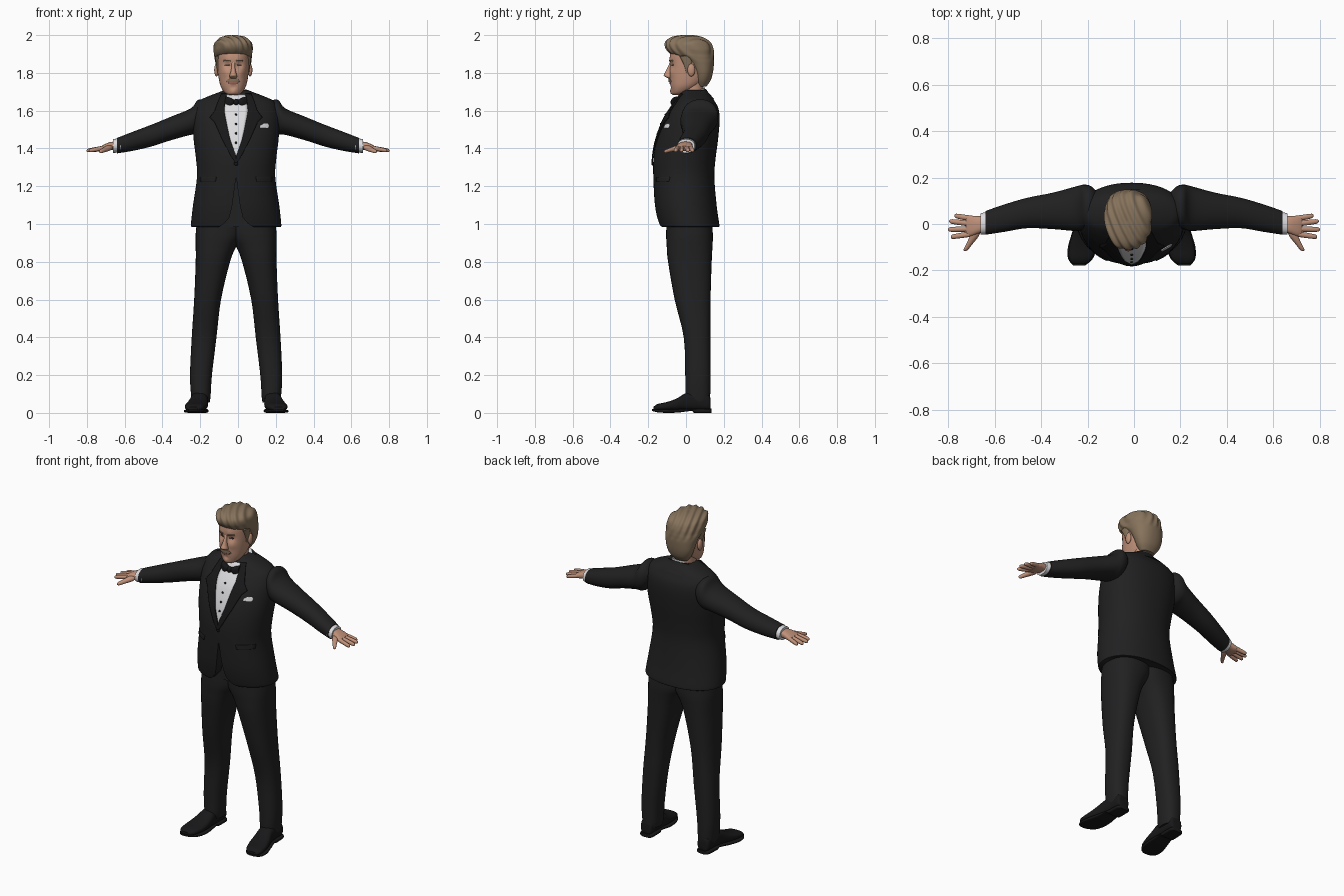
import bpy, bmesh, math
from mathutils import Vector
from mathutils.bvhtree import BVHTree

if "Cube" in bpy.data.objects:
    bpy.data.objects.remove(bpy.data.objects["Cube"], do_unlink=True)
CX, HX = -0.01, -0.025   # middle of body, middle of head

def material(name, r, g, b):
    m = bpy.data.materials.new(name)
    m.use_nodes = True
    m.diffuse_color = (r, g, b, 1)
    m.node_tree.nodes["Principled BSDF"].inputs["Base Color"].default_value = (r, g, b, 1)
    return m

SUIT = material("suit_black", .015, .015, .016)
SATIN = material("satin_black", .009, .009, .01)
SKIN = material("skin", .52, .28, .19)
HAIR = material("hair_brown", .24, .17, .105)
SHIRT = material("shirt_white", .72, .72, .74)
LIP = material("lip", .3, .12, .09)
DARK = material("eye_dark", .05, .03, .025)

def shade(ob):
    # smooth shading with sharp edges kept
    ob.data.polygons.foreach_set("use_smooth", [True] * len(ob.data.polygons))
    ob.data.set_sharp_from_angle(angle=math.radians(45))

def finish(bm, name, mat):
    me = bpy.data.meshes.new(name)
    bm.to_mesh(me)
    bm.free()
    me.materials.append(mat)
    ob = bpy.data.objects.new(name, me)
    bpy.context.collection.objects.link(ob)
    shade(ob)
    return ob

def smooth_rows(rows, steps):
    # Catmull-Rom interpolation through rows of numbers
    out = []
    for i in range(len(rows) - 1):
        p = [rows[max(i - 1, 0)], rows[i], rows[i + 1], rows[min(i + 2, len(rows) - 1)]]
        for t in [k / steps for k in range(steps)]:
            out.append([b + .5 * t * (c - a + t * (2 * a - 5 * b + 4 * c - d + t * (3 * (b - c) + d - a)))
                        for a, b, c, d in zip(*p)])
    return out + [list(rows[-1])]

def loft(name, axis, rings, mat, cx=0, s=1, power=2.2, n=32, steps=4, warp=Vector):
    # ring = position on axis, then low/high extents on the two other axes
    bm = bmesh.new()
    loops = []
    for t, a0, a1, b0, b1 in smooth_rows(rings, steps):
        loop = []
        for k in range(n):
            u, v = math.cos(math.tau * k / n), math.sin(math.tau * k / n)
            a = (a0 + a1) / 2 + (a1 - a0) / 2 * math.copysign(abs(u) ** (2 / power), u)
            b = (b0 + b1) / 2 + (b1 - b0) / 2 * math.copysign(abs(v) ** (2 / power), v)
            co = warp(Vector({"x": (t, a, b), "y": (a, t, b), "z": (a, b, t)}[axis]))
            loop.append(bm.verts.new((cx + s * co.x, co.y, co.z)))
        loops.append(loop)
    for p, q in zip(loops, loops[1:]):
        for k in range(n):
            bm.faces.new((p[k], p[k - 1], q[k - 1], q[k]))
    bm.faces.new(loops[0])
    bm.faces.new(loops[-1])
    bmesh.ops.recalc_face_normals(bm, faces=bm.faces)
    return finish(bm, name, mat)

def column(*rows):
    # symmetric upright rings: height, half width, front, back
    return [(z, -w, w, f, b) for z, w, f, b in rows]

def tree(ob):
    return BVHTree.FromPolygons([v.co for v in ob.data.vertices], [p.vertices for p in ob.data.polygons])

def front_y(bvh, x, z):
    hit = bvh.ray_cast(Vector((x, -1, z)), Vector((0, 1, 0)))[0]
    return (hit or bvh.find_nearest(Vector((x, -.1, z)))[0]).y

def patch(name, bvh, rows, mat, lift, cx=CX, s=1, cols=8):
    # thin plate hugging the front of a body; row = height, inner x, outer x
    bm = bmesh.new()
    fine = [[a + (b - a) * k / 6 for a, b in zip(p, q)] for p, q in zip(rows, rows[1:]) for k in range(6)]
    grid = []
    for z, l, r in fine + [rows[-1]]:
        xs = [cx + s * (l + (r - l) * j / cols) for j in range(cols + 1)]
        grid.append([bm.verts.new((x, front_y(bvh, x, z) - lift, z)) for x in xs])
    for p, q in zip(grid, grid[1:]):
        for j in range(cols):
            bm.faces.new((p[j], p[j + 1], q[j + 1], q[j]))
    bmesh.ops.remove_doubles(bm, verts=bm.verts, dist=.0002)
    bm.normal_update()
    if sum(f.normal.y for f in bm.faces) > 0:
        bmesh.ops.reverse_faces(bm, faces=bm.faces)
    mod = finish(bm, name, mat).modifiers.new("thickness", "SOLIDIFY")
    mod.thickness, mod.offset = .007, -1

def ball(name, pos, size, mat):
    bm = bmesh.new()
    bmesh.ops.create_uvsphere(bm, u_segments=16, v_segments=10, radius=1)
    for v in bm.verts:
        v.co = Vector([c * r + p for c, r, p in zip(v.co, size, pos)])
    finish(bm, name, mat)

# Jacket body
jacket = loft("jacket", "z", column(
    (.985, .236, -.135, .175), (1, .239, -.145, .176), (1.1, .228, -.165, .162), (1.25, .207, -.173, .15),
    (1.35, .213, -.172, .157), (1.45, .225, -.155, .17), (1.55, .23, -.12, .178), (1.61, .222, -.085, .172),
    (1.65, .2, -.055, .152), (1.675, .15, -.04, .137), (1.7, .085, -.022, .115), (1.71, .06, -.01, .1)),
    SUIT, CX, n=64)
body = tree(jacket)

# Cutaway at the lower front of the jacket
half = [(.02, 1.1), (.035, 1.035), (.065, 1), (.11, .975)]
outline = [(0, 1.25)] + half + [(-x, z) for x, z in reversed(half)]
bm = bmesh.new()
near, far = [[bm.verts.new((CX + x, y, z)) for x, z in outline] for y in (-.3, -.1)]
bm.faces.new(near)
bm.faces.new(far)
for i in range(len(near)):
    bm.faces.new((near[i], near[i - 1], far[i - 1], far[i]))
bmesh.ops.recalc_face_normals(bm, faces=bm.faces)
cutter = finish(bm, "cutaway_cutter", SUIT)
cutter.hide_render = True
mod = jacket.modifiers.new("cutaway", "BOOLEAN")
mod.operation, mod.object, mod.solver = "DIFFERENCE", cutter, "EXACT"
bpy.context.view_layer.objects.active = jacket
bpy.ops.object.modifier_apply(modifier="cutaway")
bpy.data.objects.remove(cutter, do_unlink=True)
shade(jacket)

# Collars, tilted up toward the back
def tilt(co):
    return Vector((co.x, co.y, co.z + .38 * (co.y - .04)))

loft("jacket_collar", "z", column((1.62, .13, 0, .15), (1.66, .1, 0, .122), (1.69, .08, .005, .106)), SUIT, CX, warp=tilt)
loft("shirt_collar", "z", column((1.62, .07, -.04, .1), (1.67, .068, -.036, .1), (1.7, .065, -.03, .1)), SHIRT, CX, warp=tilt)

# Shirt front, studs, jacket button, bow tie and pocket square
patch("shirt_front", body, [(1.355, 0, 0), (1.42, -.024, .024), (1.5, -.045, .045), (1.6, -.063, .063),
                            (1.685, -.052, .052)], SHIRT, .003)
for i in range(4):
    z = 1.58 - .05 * i
    ball(f"shirt_stud_{i + 1}", (CX, front_y(body, CX, z) - .004, z), (.006, .005, .006), SATIN)
ball("jacket_button", (CX, front_y(body, CX, 1.32) - .004, 1.32), (.011, .006, .011), SATIN)
bow = [(.012, -.072, -.04, 1.632, 1.658), (.03, -.078, -.04, 1.624, 1.668), (.058, -.064, -.025, 1.614, 1.676)]
loft("bow_tie", "x", [(-r[0], *r[1:]) for r in reversed(bow)] + bow, SATIN, CX, power=3)
ball("bow_tie_knot", (CX, -.066, 1.645), (.014, .016, .018), SATIN)
patch("pocket_square", body, [(1.508, .128, .172), (1.522, .128, .176), (1.533, .15, .168)], SHIRT, .005)

for side, s in (("left", 1), ("right", -1)):
    # Lapel, pocket flap, sleeve and shirt cuff
    patch(side + "_lapel", body, [(1.325, 0, .006), (1.36, 0, .028), (1.45, .033, .075), (1.54, .052, .115),
          (1.565, .057, .14), (1.6, .063, .113), (1.64, .06, .1), (1.69, .05, .08)], SATIN, .009, s=s)
    patch(side + "_pocket_flap", body, [(1.225, .11, .19), (1.25, .105, .192)], SUIT, .005, s=s)
    loft(side + "_sleeve", "x", [
        (.16, .01, .14, 1.54, 1.63), (.185, -.01, .163, 1.495, 1.656), (.215, -.022, .17, 1.475, 1.655),
        (.25, -.03, .162, 1.472, 1.612), (.35, -.022, .135, 1.445, 1.57), (.46, -.018, .113, 1.41, 1.525),
        (.56, -.034, .084, 1.387, 1.487), (.64, -.046, .056, 1.374, 1.456)], SUIT, 0, s)
    loft(side + "_cuff", "x", [(.62, -.043, .055, 1.38, 1.456), (.662, -.046, .046, 1.376, 1.449)], SHIRT, 0, s)

    # Hand with fingers and thumb
    loft(side + "_palm", "x", [(.64, -.03, .034, 1.393, 1.437), (.675, -.042, .034, 1.391, 1.434),
         (.705, -.053, .036, 1.387, 1.423), (.725, -.05, .034, 1.388, 1.412)], SKIN, 0, s, power=2.6)
    for i, (tip_x, tip_y) in enumerate([(.775, .036), (.797, .012), (.802, -.024), (.79, -.056)]):
        base_y, rows = .025 - .023 * i, []
        for t, r in ((0, .012), (.5, .0115), (.85, .01), (.96, .007), (1, .002)):
            x, y, z = .71 + (tip_x - .71) * t, base_y + (tip_y - base_y) * t, 1.403 - .015 * t
            rows.append((x, y - r, y + r, z - r, z + r))
        loft(f"{side}_finger_{i + 1}", "x", rows, SKIN, 0, s, n=12)
    loft(side + "_thumb", "y", [(-.117, .724, .73, 1.38, 1.386), (-.11, .715, .735, 1.375, 1.393),
         (-.085, .695, .723, 1.38, 1.403), (-.05, .668, .707, 1.387, 1.416), (-.02, .66, .7, 1.395, 1.42)], SKIN, 0, s, n=14)

    # Trouser leg, shoe and sole
    loft(side + "_trouser_leg", "z", [
        (.055, .14, .232, .01, .122), (.09, .135, .238, -.002, .128), (.2, .128, .244, -.004, .13),
        (.4, .104, .235, -.012, .13), (.6, .08, .222, -.06, .13), (.8, .032, .214, -.095, .136),
        (.88, 0, .214, -.102, .14), (.95, -.04, .214, -.105, .142), (1.08, -.05, .2, -.1, .13)], SUIT, CX, s, power=2.4)
    loft(side + "_shoe", "y", [
        (.13, .17, .21, .015, .06), (.12, .153, .228, .012, .1), (.06, .15, .234, .012, .118),
        (0, .15, .242, .012, .105), (-.05, .149, .258, .012, .076), (-.1, .155, .27, .012, .058),
        (-.15, .172, .27, .012, .047), (-.172, .196, .254, .014, .032)], SATIN, CX, s, power=2.6)
    loft(side + "_sole", "y", [
        (.134, .165, .215, 0, .022), (.12, .15, .232, 0, .022), (.045, .15, .236, 0, .022), (.03, .152, .238, .01, .022),
        (-.04, .146, .258, .002, .02), (-.1, .15, .275, 0, .018), (-.15, .168, .274, .003, .018),
        (-.18, .202, .252, .01, .02)], SATIN, CX, s, power=4)

# Head with eye sockets, cheeks, brow and chin shaped in
def face_shape(co):
    def spot(x, z, r):
        return math.exp(-((abs(co.x) - x) ** 2 + (co.z - z) ** 2) / r ** 2)
    if co.y < .02:
        co.y += .011 * spot(.032, 1.842, .017) - .006 * spot(.04, 1.8, .022) - .004 * spot(.025, 1.87, .018)
        co.y += .005 * spot(0, 1.725, .012) - .007 * spot(0, 1.7, .018)
    return co

head = loft("head", "z", column(
    (1.683, .02, -.065, -.02), (1.69, .038, -.074, 0), (1.705, .053, -.078, .03), (1.73, .067, -.083, .07),
    (1.76, .075, -.086, .1), (1.8, .081, -.085, .115), (1.85, .085, -.085, .125), (1.9, .085, -.084, .125),
    (1.94, .075, -.07, .115), (1.97, .045, -.03, .08)), SKIN, HX, n=64, steps=6, warp=face_shape)
face = tree(head)
loft("neck", "z", column((1.62, .06, -.025, .095), (1.68, .056, -.02, .092), (1.76, .058, -.015, .095)), SKIN, HX)
loft("nose", "z", column((1.768, .008, -.085, -.07), (1.776, .02, -.104, -.07), (1.787, .02, -.118, -.07),
     (1.805, .014, -.11, -.07), (1.835, .009, -.095, -.07), (1.86, .01, -.084, -.07)), SKIN, HX, n=20)

# Swept hair with combed ridges
def comb(co):
    amount = max(0, min(1, (co.z - 1.86) / .06)) * .004
    wave = amount * math.sin(150 * co.x + 70 * co.y + 60 * (co.z - 1.9))
    return co + Vector((co.x, co.y - .02, co.z - 1.87)).normalized() * wave

loft("hair", "z", column(
    (1.728, .045, .06, .108), (1.76, .068, .045, .13), (1.8, .084, .035, .142), (1.85, .094, .005, .148),
    (1.88, .099, -.035, .148), (1.9, .101, -.08, .147), (1.93, .102, -.106, .142), (1.96, .095, -.108, .127),
    (1.983, .07, -.085, .095), (1.994, .04, -.045, .055), (1.997, .008, -.01, .015)), HAIR, HX, n=128, steps=8, warp=comb)

# Facial details
patch("mouth", face, [(1.739, -.014, .014), (1.744, -.024, .024), (1.751, -.028, .028)], LIP, .002, HX)
patch("moustache", face, [(1.752, -.036, .036), (1.76, -.033, .033), (1.77, -.018, .018)], HAIR, .006, HX)
for side, s in (("left", 1), ("right", -1)):
    patch(side + "_eye", face, [(1.837, .024, .04), (1.841, .019, .046), (1.845, .024, .042)], DARK, .002, HX, s)
    patch(side + "_eyebrow", face, [(1.859, .014, .05), (1.867, .018, .052)], HAIR, .004, HX, s)
    ball(side + "_ear", (HX + s * .089, .028, 1.815), (.012, .02, .034), SKIN)
    loft(side + "_sideburn", "z", [(1.8, .074, .084, 0, .025), (1.84, .074, .09, -.01, .03),
                                   (1.89, .072, .096, -.035, .03)], HAIR, HX, s, n=16)
